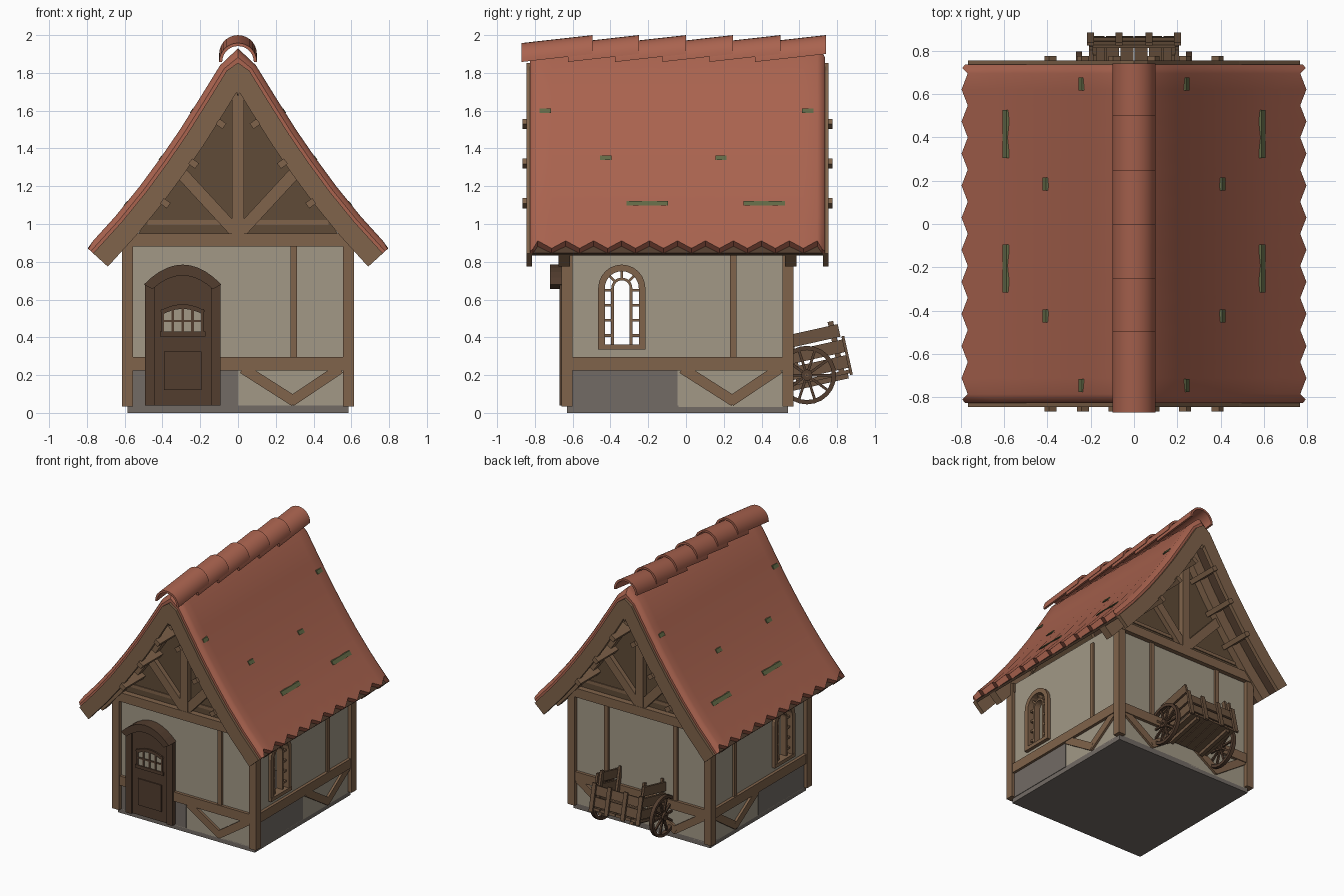
import bpy, bmesh, math
from mathutils import Matrix, Vector

if "Cube" in bpy.data.objects:
    bpy.data.objects.remove(bpy.data.objects["Cube"])

def mat(name, r, g, b):
    m = bpy.data.materials.new(name)
    m.diffuse_color = (r, g, b, 1)
    m.use_nodes = True
    m.node_tree.nodes["Principled BSDF"].inputs["Base Color"].default_value = m.diffuse_color
    return m

PLASTER = mat("plaster", .36, .315, .24)
WOOD = mat("timber", .215, .125, .069)
DARK = mat("dark_timber", .085, .047, .028)
BOARD = mat("gable_boards", .115, .07, .038)
TILE = mat("roof_tile", .40, .125, .078)
STONE = mat("stone", .17, .147, .13)
MOSS = mat("moss", .12, .14, .06)
CART = mat("cart_wood", .15, .088, .05)

HOUSE = Matrix.Translation((0, -.045, 0))          # house centre
def side(deg):
    return HOUSE @ Matrix.Rotation(math.radians(deg), 4, 'Z')

def loft(name, m, rings, M=HOUSE, smooth=False):
    """Skin closed rings of 3D points and cap both ends."""
    bm = bmesh.new()
    vs = [[bm.verts.new(M @ Vector(p)) for p in r] for r in rings]
    n = len(vs[0])
    for a, b in zip(vs, vs[1:]):
        for i in range(n):
            bm.faces.new((a[i], a[(i + 1) % n], b[(i + 1) % n], b[i]))
    bm.faces.new(vs[0])
    bm.faces.new(vs[-1])
    bmesh.ops.recalc_face_normals(bm, faces=bm.faces)
    me = bpy.data.meshes.new(name)
    bm.to_mesh(me)
    bm.free()
    me.materials.append(m)
    ob = bpy.data.objects.new(name, me)
    bpy.context.collection.objects.link(ob)
    if smooth:
        bpy.ops.object.select_all(action='DESELECT')
        ob.select_set(True)
        bpy.context.view_layer.objects.active = ob
        bpy.ops.object.shade_smooth_by_angle(angle=math.radians(30))
    return ob

def strip(name, m, A, B, y0, y1, M=HOUSE, smooth=False):
    """Band between two xz outlines, y0..y1 deep."""
    return loft(name, m, [[(a[0], y0, a[1]), (b[0], y0, b[1]), (b[0], y1, b[1]), (a[0], y1, a[1])]
                          for a, b in zip(A, B)], M, smooth)

def box(name, m, x0, x1, y0, y1, z0, z1, M=HOUSE):
    return strip(name, m, [(x0, z1), (x1, z1)], [(x0, z0), (x1, z0)], y0, y1, M)

def beam(name, m, p, q, w, y0, y1, M=HOUSE):
    d = Vector((q[0] - p[0], q[1] - p[1])).normalized() * w / 2
    n = (-d.y, d.x)
    strip(name, m, [(c[0] + n[0], c[1] + n[1]) for c in (p, q)],
          [(c[0] - n[0], c[1] - n[1]) for c in (p, q)], y0, y1, M)

def arc(cx, z, rx, rz, n=12, a0=180, a1=0):
    return [(cx + rx * math.cos(t), z + rz * math.sin(t))
            for t in (math.radians(a0 + (a1 - a0) * i / n) for i in range(n + 1))]

def low_arc(cx, hw, z0, z1, n=10):
    return [(cx + hw * t, z0 + (z1 - z0) * (1 - t * t)) for t in (2 * i / n - 1 for i in range(n + 1))]

# Roof slope profile and its offsets
P = [(0, 1.93), (.095, 1.84), (.2, 1.67), (.307, 1.5), (.41, 1.35), (.52, 1.2), (.65, 1.04), (.8, .875)]
def off(d):
    out = [(0, P[0][1] - d * 1.7)]
    for i in range(1, len(P)):
        a, b = P[i - 1], P[min(i + 1, len(P) - 1)]
        t = Vector((b[0] - a[0], b[1] - a[1])).normalized()
        out.append((P[i][0] + t.y * d, P[i][1] - t.x * d))
    return out
def full(d):
    o = off(d)
    return [(-x, z) for x, z in o[:0:-1]] + o
def slope_at(z, d):
    o = off(d)
    for a, b in zip(o, o[1:]):
        if a[1] >= z >= b[1]:
            f = (a[1] - z) / (a[1] - b[1])
            return (a[0] + f * (b[0] - a[0]), z)

# Tiled roof slopes with zigzag eaves and rolled gable edges
N = 20
stations = [(-.78, .028, 0), (-.765, .01, 0)]
stations += [(-.74 + 1.48 * i / N, .006 * (i % 2), (i + 1) % 2) for i in range(N + 1)]
stations += [(.765, .01, 0), (.78, .028, 0)]
for s in (-1, 1):
    rings = []
    for y, drop, valley in stations:
        top, bot = off(drop), off(.047)
        if valley:
            for o in (top, bot):
                a, b = o[-2], o[-1]
                o[-1] = (b[0] + .22 * (a[0] - b[0]), b[1] + .22 * (a[1] - b[1]))
        rings.append([(s * x, y, z) for x, z in top + bot[::-1]])
    loft("roof_slope", TILE, rings, smooth=True)
    # Moss patches
    for y, z, w in ((-.16, 1.11, .22), (.46, 1.11, .22), (-.38, 1.35, .06), (.23, 1.35, .06),
                    (-.7, 1.6, .06), (.69, 1.6, .06)):
        pts = lambda d: [(s * slope_at(zz, d)[0], zz) for zz in (z + .012, z - .012)]
        strip("moss_patch", MOSS, pts(-.003), pts(.01), y - w / 2, y + w / 2)
strip("roof_underlay", DARK, full(.044), full(.062), -.77, .77)

# Overlapping ridge tiles
for end in (-.45, -.205, .045, .295, .545, .785):
    rings = []
    for y, z in ((end - .375, 1.858), (end, 1.9)):
        rings.append([(x, y, h) for x, h in arc(0, z, .1, .1, 14) + arc(0, z, .084, .084, 14)[::-1]])
    loft("ridge_tile", TILE, rings, smooth=True)

# Foundation
box("foundation", STONE, -.585, .585, -.585, .585, 0, .04)

# Corner posts
for x in (-.615, .555):
    for y in (-.615, .555):
        box("corner_post", WOOD, x, x + .06, y, y + .06, .035, .95)

def gable(M):
    strip("bargeboard", WOOD, full(.045), full(.15), -.80, -.77, M)
    strip("wall_rafter", WOOD, full(.06), full(.15), -.63, -.57, M)
    strip("gable_infill", BOARD, [(-.56, .9), (0, 1.75), (.56, .9)],
          [(-.56, .88), (0, .88), (.56, .88)], -.575, -.54, M)
    box("tie_beam", WOOD, -.6, .6, -.62, -.55, .88, .95, M)
    box("inner_rail", WOOD, -.48, .48, -.582, -.56, .995, 1.02, M)
    box("king_post", WOOD, -.032, .032, -.618, -.56, .94, 1.72, M)
    for s in (-1, 1):
        beam("gable_strut", WOOD, (0, .945), (s * .3, 1.27), .065, -.612, -.56, M)
        for x, z in ((.09, 1.53), (.235, 1.32), (.385, 1.11)):   # purlin ends
            beam("purlin", WOOD, (s * (x - .018), z - .013), (s * (x + .018), z + .013), .035, -.82, -.55, M)
            beam("purlin_block", WOOD, (s * x, z), (s * (x + .05), z + .035), .035, -.79, -.55, M)

def wall_frame(M, spans, braces, studs, stone):
    for a, b in spans:
        box("belt_beam", WOOD, a, b, -.608, -.57, .225, .297, M)
    for s in braces:
        beam("brace", WOOD, (s * .025, .235), (s * .3, .06), .055, -.603, -.57, M)
        beam("brace", WOOD, (s * .54, .235), (s * .28, .06), .055, -.602, -.57, M)
    for x in studs:
        box("stud", WOOD, x - .017, x + .017, -.6, -.57, .29, .9, M)
    if stone:
        a, b = sorted((0, stone * .56))
        box("stone_panel", STONE, a, b, -.589, -.57, .035, .226, M)

def window(M, c):
    # Wall built around an arched opening
    box("side_wall", PLASTER, -.58, c - .11, -.585, -.545, .03, .95, M)
    box("side_wall", PLASTER, c + .11, .58, -.585, -.545, .03, .95, M)
    box("side_wall", PLASTER, c - .11, c + .11, -.585, -.545, .03, .35, M)
    a = arc(c, .66, .11, .11)
    strip("side_wall", PLASTER, [(x, .95) for x, z in a], a, -.585, -.545, M)
    def arch(name, r0, r1, y0):
        legs = lambda r: [(c - r, .34)] + arc(c, .66, r, r) + [(c + r, .34)]
        strip(name, WOOD, legs(r0), legs(r1), y0, -.54, M)
    arch("window_frame", .125, .09, -.61)
    arch("window_inner_arch", .056, .042, -.59)
    box("window_sill", WOOD, c - .125, c + .125, -.612, -.54, .335, .362, M)
    for s in (-1, 1):
        for z in (.41, .49, .57, .65):
            box("window_bar", WOOD, *sorted((c + s * .05, c + s * .1)), -.588, -.55, z - .007, z + .007, M)
    for t in (45, 90, 135):
        u = Vector((math.cos(math.radians(t)), math.sin(math.radians(t))))
        beam("window_bar", WOOD, (c + u.x * .05, .66 + u.y * .05), (c + u.x * .1, .66 + u.y * .1), .013, -.588, -.55, M)

# Four walls
front, back, right, left = side(0), side(180), side(90), side(-90)
for M in (front, back):
    box("end_wall", PLASTER, -.58, .58, -.585, -.545, .03, .9, M)
    gable(M)
wall_frame(front, [(-.56, -.48), (-.1, .56)], [1], [.295], -1)
wall_frame(back, [(-.56, .56)], [-1, 1], [-.295, .295], 0)
wall_frame(right, [(-.56, .56)], [1], [.295], -1)
wall_frame(left, [(-.56, .56)], [-1], [-.295], 1)
window(right, -.295)
window(left, .295)

# Door with hood, jambs, glazed light and lower panel
D = -.293
for s in (-1, 1):
    box("door_jamb", DARK, *sorted((D + s * .15, D + s * .2)), -.625, -.56, .04, .68)
strip("door_hood", DARK, low_arc(D, .205, .68, .785), low_arc(D, .16, .655, .727), -.675, -.56)
top = low_arc(D, .16, .66, .735)
strip("door_leaf", DARK, top, [(x, .04) for x, z in top], -.61, -.56)
pane = low_arc(D, .105, .53, .555)
strip("door_glass", PLASTER, pane, [(x, .425) for x, z in pane], -.614, -.6)
strip("door_light_frame", DARK, low_arc(D, .12, .54, .575), low_arc(D, .1, .525, .55), -.622, -.6)
box("door_light_sill", DARK, D - .12, D + .12, -.622, -.6, .405, .43)
for x in (-.105, -.052, 0, .052, .105):
    box("door_light_bar", DARK, D + x - .007, D + x + .007, -.62, -.6, .42, .55)
box("door_light_bar", DARK, D - .1, D + .1, -.619, -.6, .48, .493)
box("door_panel", DARK, D - .1, D + .1, -.618, -.6, .12, .325)

# Cart tray, tipped upward toward the back
C = Matrix.Translation((0, .72, .177)) @ Matrix.Rotation(math.radians(12.6), 4, 'X')
for i in range(6):
    box("cart_floor_plank", CART, -.195 + i * .066, -.135 + i * .066, -.16, .15, 0, .02, C)
for s in (-1, 1):
    for z in (.03, .115, .2):
        box("cart_side_plank", CART, *sorted((s * .19, s * .207)), -.165, .145, z, z + .068, C)
    for y in (-.12, .11):
        box("cart_stake", CART, *sorted((s * .172, s * .19)), y - .015, y + .015, 0, .29, C)
    box("cart_runner", CART, *sorted((s * .12, s * .15)), -.16, .14, -.025, 0, C)
for z in (.03, .115):
    box("cart_tail_plank", CART, -.205, .205, .135, .15, z, z + .068, C)
for x in (-.2, -.07, .07, .2):
    box("cart_tail_stake", CART, x - .016, x + .016, .15, .165, -.01, .2, C)

# Axle and spoked wheels
W = Matrix.Translation((0, .64, .2)) @ Matrix.Rotation(math.radians(90), 4, 'Z')
ring = lambda r, n=24: arc(0, 0, r, r, n, 360, 0)
strip("cart_axle", CART, ring(.016, 10), ring(.002, 10), -.27, .27, W)
for s in (-1, 1):
    y0, y1 = sorted((s * .24, s * .268))
    strip("wheel_rim", DARK, ring(.155), ring(.132), y0, y1, W, True)
    strip("wheel_hub", DARK, ring(.03, 12), ring(.01, 12), y0 - .008, y1 + .008, W, True)
    for k in range(10):
        u = Vector((math.cos(k * math.pi / 5), math.sin(k * math.pi / 5)))
        beam("wheel_spoke", DARK, u * .022, u * .138, .014, y0 + .007, y1 - .007, W)
